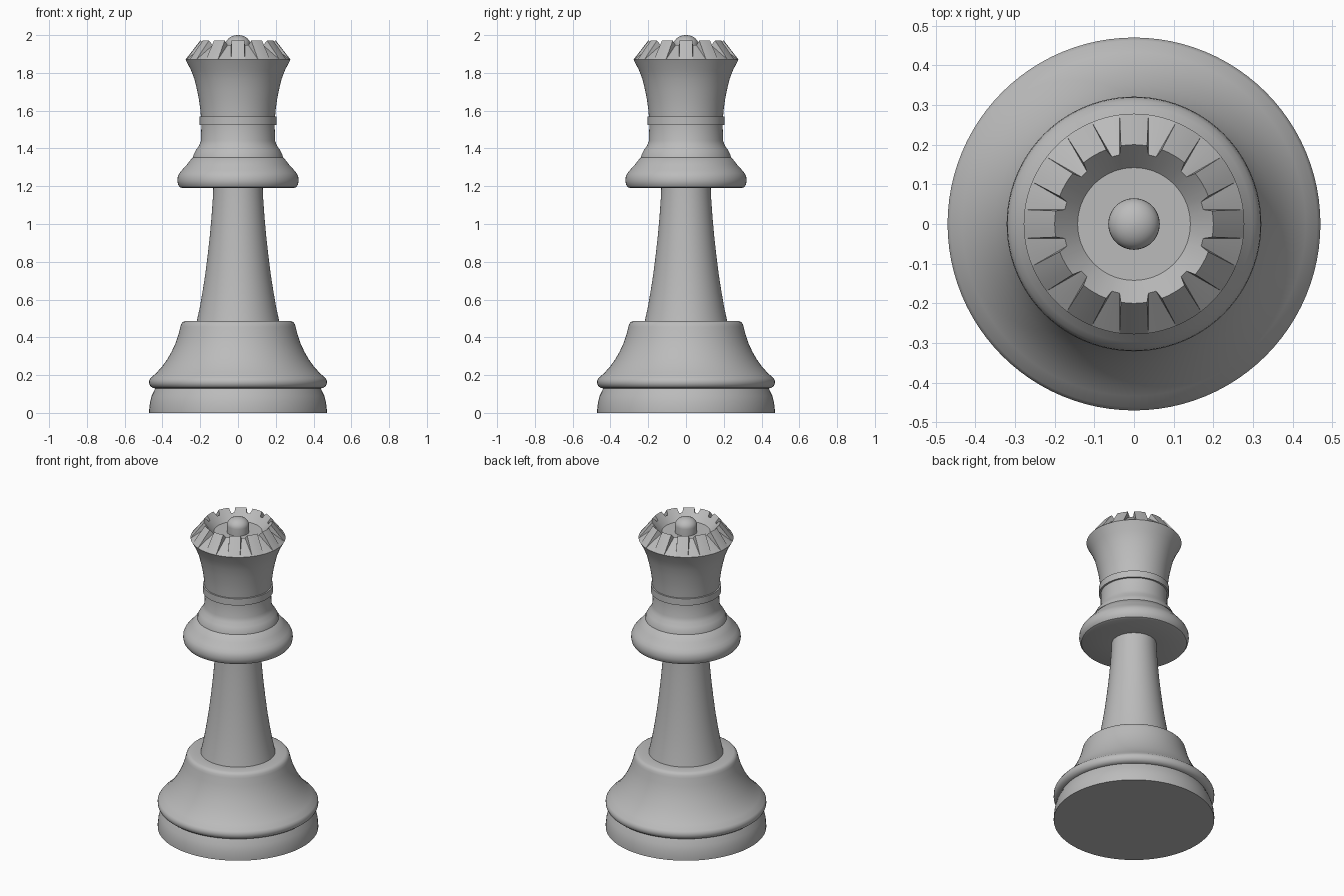
import bpy, bmesh, math

if "Cube" in bpy.data.objects:
    bpy.data.objects.remove(bpy.data.objects["Cube"])

SEG = 96
mat = bpy.data.materials.new("plain grey")
mat.diffuse_color = (0.5, 0.5, 0.5, 1)
mat.use_nodes = True
mat.node_tree.nodes["Principled BSDF"].inputs["Base Color"].default_value = mat.diffuse_color


def finish(name, bm, angle=30):
    bmesh.ops.remove_doubles(bm, verts=bm.verts, dist=1e-5)
    bmesh.ops.recalc_face_normals(bm, faces=bm.faces)
    me = bpy.data.meshes.new(name)
    bm.to_mesh(me)
    bm.free()
    ob = bpy.data.objects.new(name, me)
    bpy.context.collection.objects.link(ob)
    me.materials.append(mat)
    bpy.ops.object.select_all(action='DESELECT')
    bpy.context.view_layer.objects.active = ob
    ob.select_set(True)
    bpy.ops.object.shade_smooth_by_angle(angle=math.radians(angle))
    return ob


def polar(bm, r, deg, z):
    a = math.radians(deg)
    return bm.verts.new((r * math.cos(a), r * math.sin(a), z))


def bridge(bm, rings):
    # join closed rings of equal length with quads
    for a, b in zip(rings, rings[1:]):
        n = len(a)
        for i in range(n):
            j = (i + 1) % n
            bm.faces.new((a[i], a[j], b[j], b[i]))


def lathe(name, profile, cap_bottom=False, tip=None):
    bm = bmesh.new()
    rings = [[polar(bm, r, 360 * i / SEG, z) for i in range(SEG)] for r, z in profile]
    bridge(bm, rings)
    if cap_bottom:
        bm.faces.new(rings[0])
    if tip is not None:
        t = bm.verts.new((0, 0, tip))
        for i in range(SEG):
            bm.faces.new((rings[-1][i], rings[-1][(i + 1) % SEG], t))
    # keep sharp profile corners at 32 degrees and above
    return finish(name, bm, 32)


# Foot with groove, ring and bell-shaped plinth
lathe("base", [
    (0.47, 0), (0.47, 0.02), (0.466, 0.055), (0.457, 0.09), (0.438, 0.13),
    (0.452, 0.132), (0.464, 0.142), (0.47, 0.155), (0.47, 0.172), (0.462, 0.185),
    (0.433, 0.211), (0.402, 0.245), (0.375, 0.283), (0.351, 0.325), (0.331, 0.368),
    (0.316, 0.412), (0.305, 0.455), (0.301, 0.47), (0.293, 0.481), (0.28, 0.487),
    (0.218, 0.487)], cap_bottom=True)

# Tapered stem
lathe("stem", [
    (0.218, 0.487), (0.202, 0.56), (0.188, 0.64), (0.173, 0.735), (0.16, 0.84),
    (0.149, 0.94), (0.14, 1.04), (0.133, 1.14), (0.131, 1.19)])

# Wide collar with stepped neck
lathe("collar", [
    (0.131, 1.19), (0.295, 1.19), (0.308, 1.195), (0.317, 1.208), (0.321, 1.228),
    (0.319, 1.25), (0.311, 1.268), (0.297, 1.285), (0.27, 1.315), (0.243, 1.35),
    (0.238, 1.352), (0.234, 1.37), (0.222, 1.392), (0.206, 1.415), (0.196, 1.44),
    (0.194, 1.525)])

# Thin band under the head
lathe("neck_band", [
    (0.194, 1.525), (0.205, 1.525), (0.205, 1.568), (0.196, 1.568)])

# Flared head
lathe("head", [
    (0.196, 1.568), (0.2, 1.61), (0.207, 1.66), (0.217, 1.71), (0.23, 1.765),
    (0.249, 1.815), (0.278, 1.87)])

# Crown: 12 flat ridges with tapering notches, and a dished inside
HI, LO = (0.2, 1.971), (0.178, 1.947)
columns = [(d, d * 9.5 / 7.5, HI) for d in (-7.5, -3.75, 0, 3.75, 7.5)]
columns += [(15 + d, 15 + d * 3.2 / 7.5, LO) for d in (-7.5, -3.75, 0, 3.75, 7.5)]
bm = bmesh.new()
outer, rim, inner = [], [], []
for k in range(12):
    for oa, ra, (r, z) in columns:
        outer.append(polar(bm, 0.278, oa + 30 * k, 1.87))
        rim.append(polar(bm, r, ra + 30 * k, z))
        inner.append(polar(bm, 0.142, ra + 30 * k, 1.908))
bridge(bm, [outer, rim, inner])
bm.faces.new(inner)
finish("crown", bm, 20)

# Rounded knob in the middle
lathe("top_knob", [(0.065, 1.908), (0.065, 1.952)] +
      [(0.065 * math.cos(math.radians(a)), 1.952 + 0.048 * math.sin(math.radians(a)))
       for a in range(12, 85, 12)], tip=2.0)
